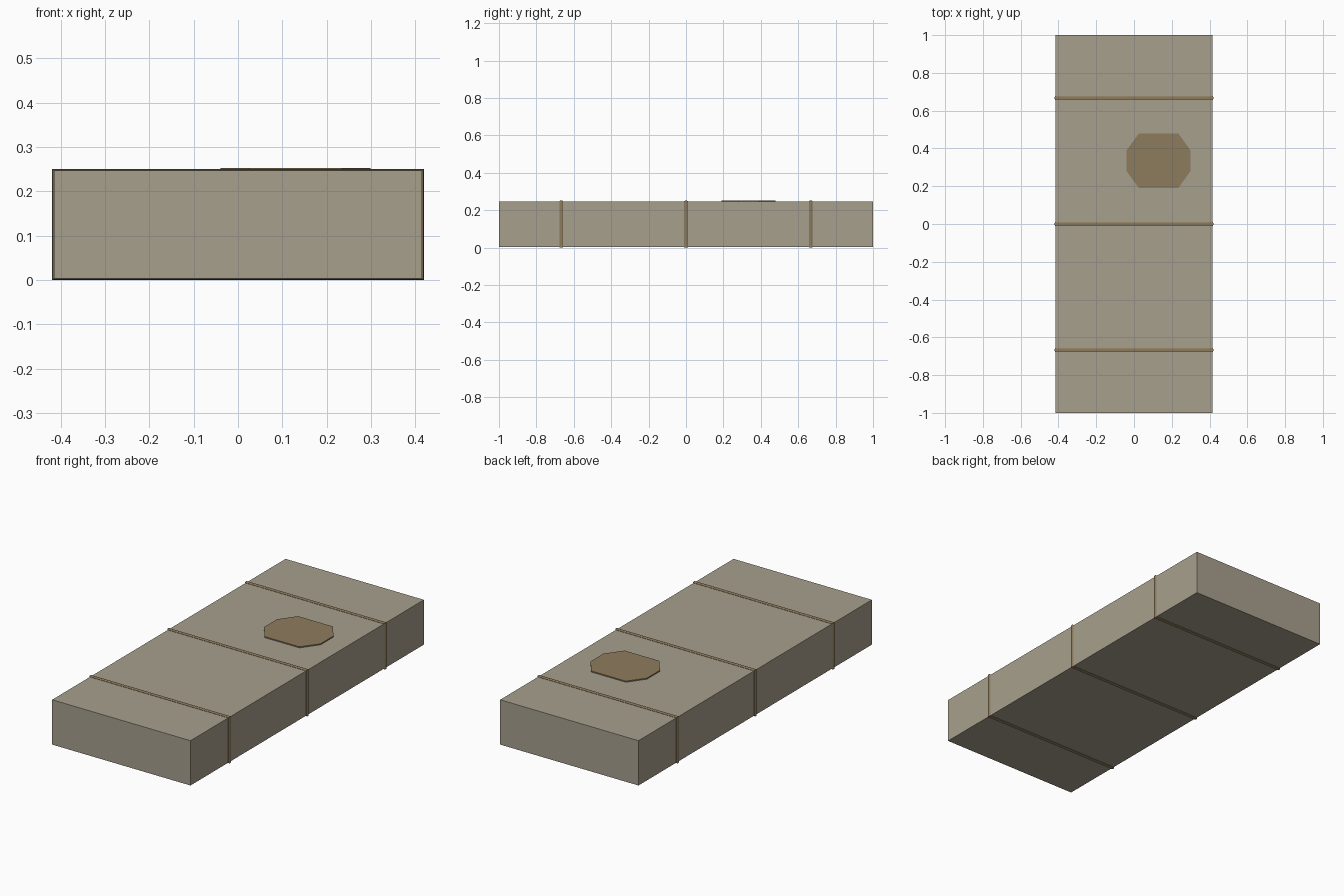
import bpy, bmesh, math

if "Cube" in bpy.data.objects:
    bpy.data.objects.remove(bpy.data.objects["Cube"])

HX, Z0, Z1 = 0.415, 0.004, 0.247   # block half width, bottom, top


def material(name, rgb):
    m = bpy.data.materials.new(name)
    m.diffuse_color = (*rgb, 1)
    m.use_nodes = True
    m.node_tree.nodes["Principled BSDF"].inputs["Base Color"].default_value = m.diffuse_color
    return m


def make_object(name, bm, mat):
    bmesh.ops.recalc_face_normals(bm, faces=bm.faces)
    me = bpy.data.meshes.new(name)
    bm.to_mesh(me)
    bm.free()
    me.materials.append(mat)
    ob = bpy.data.objects.new(name, me)
    bpy.context.collection.objects.link(ob)
    return ob


def strap(name, y, mat):
    # thin ridged strap: closed profile swept around the rectangular block
    profile = [(-0.01, -0.003), (-0.01, 0.002), (-0.005, 0.005),
               (0.005, 0.005), (0.01, 0.002), (0.01, -0.003)]
    bm = bmesh.new()
    rings = []
    for dy, out in profile:
        x, lo, hi = HX + out, Z0 - min(out, Z0), Z1 + out * 0.8
        rings.append([bm.verts.new((px, y + dy, pz)) for px, pz in
                      ((-x, lo), (x, lo), (x, hi), (-x, hi))])
    for i, a in enumerate(rings):
        b = rings[(i + 1) % len(rings)]
        for j in range(4):
            k = (j + 1) % 4
            bm.faces.new((a[j], a[k], b[k], b[j]))
    make_object(name, bm, mat)


wrap = material("wrap", (0.39, 0.35, 0.27))
trim = material("trim", (0.27, 0.20, 0.11))

# main block
bm = bmesh.new()
bmesh.ops.create_cube(bm, size=1)
for v in bm.verts:
    v.co = (v.co.x * 2 * HX, v.co.y * 2, Z1 if v.co.z > 0 else Z0)
make_object("block", bm, wrap)

# three straps around the block
for i, y in enumerate((-0.667, 0, 0.667)):
    strap(f"strap_{i + 1}", y, trim)

# ten-sided flat patch on top
bm = bmesh.new()
bmesh.ops.create_cone(bm, cap_ends=True, segments=10, radius1=0.178,
                      radius2=0.178, depth=0.008)
bm.verts.ensure_lookup_table()
for i, v in enumerate(bm.verts):
    a = math.atan2(v.co.y, v.co.x)
    # first corner points along +y
    a = round(a / (math.pi / 5)) * math.pi / 5 + math.pi / 2
    v.co = (0.13 + 0.178 * math.cos(a), 0.335 + 0.178 * math.sin(a),
            0.253 if v.co.z > 0 else 0.244)
make_object("patch", bm, trim)
